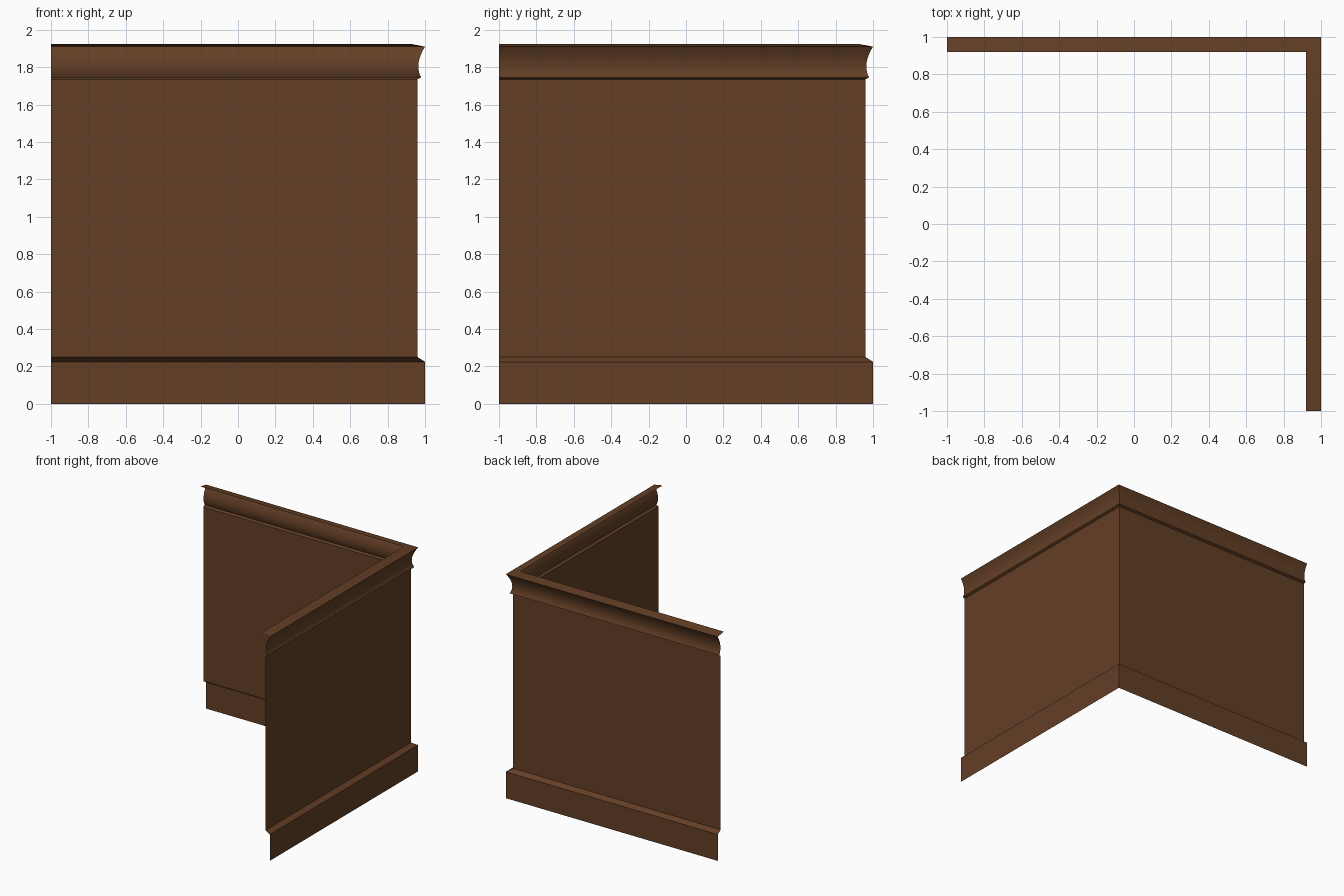
import bpy, bmesh, math

if "Cube" in bpy.data.objects:
    bpy.data.objects.remove(bpy.data.objects["Cube"])

wood = bpy.data.materials.new("dark_brown_wood")
wood.diffuse_color = (0.125, 0.049, 0.0185, 1)
wood.use_nodes = True
wood.node_tree.nodes["Principled BSDF"].inputs["Base Color"].default_value = wood.diffuse_color


def sweep(name, profile, smooth=False):
    """Sweep an (offset, height) profile along the mitred L-shaped wall line."""
    bm = bmesh.new()
    rows = []
    for c, z in profile:
        path = [(c, -1), (c, c), (-1, c)]
        rows.append([bm.verts.new((x, y, z)) for x, y in path])
    for low, high in zip(rows, rows[1:]):
        for k in range(2):
            face = bm.faces.new((low[k], low[k + 1], high[k + 1], high[k]))
            face.smooth = smooth
    mesh = bpy.data.meshes.new(name)
    bm.to_mesh(mesh)
    bm.free()
    mesh.materials.append(wood)
    if smooth:
        mesh.set_sharp_from_angle(angle=math.radians(30))
    obj = bpy.data.objects.new(name, mesh)
    bpy.context.collection.objects.link(obj)
    return obj


def bezier(a, b, c, n):
    """Points of a quadratic curve from a to c."""
    return [tuple((1 - t) ** 2 * p + 2 * t * (1 - t) * q + t * t * r
                  for p, q, r in zip(a, b, c))
            for t in (i / n for i in range(n + 1))]


# Baseboard with a bevelled top
sweep("baseboard", [(1.0, 0.0), (1.0, 0.225), (0.96, 0.25)])

# Flat wall panels
sweep("wall_panels", [(0.96, 0.25), (0.96, 1.735)])

# Concave crown moulding with a sloped cap reaching inward
cove = bezier((0.979, 1.745), (0.941, 1.815), (1.0, 1.91), 10)
sweep("crown_moulding", [(0.96, 1.735)] + cove + [(0.92, 1.925)], smooth=True)
